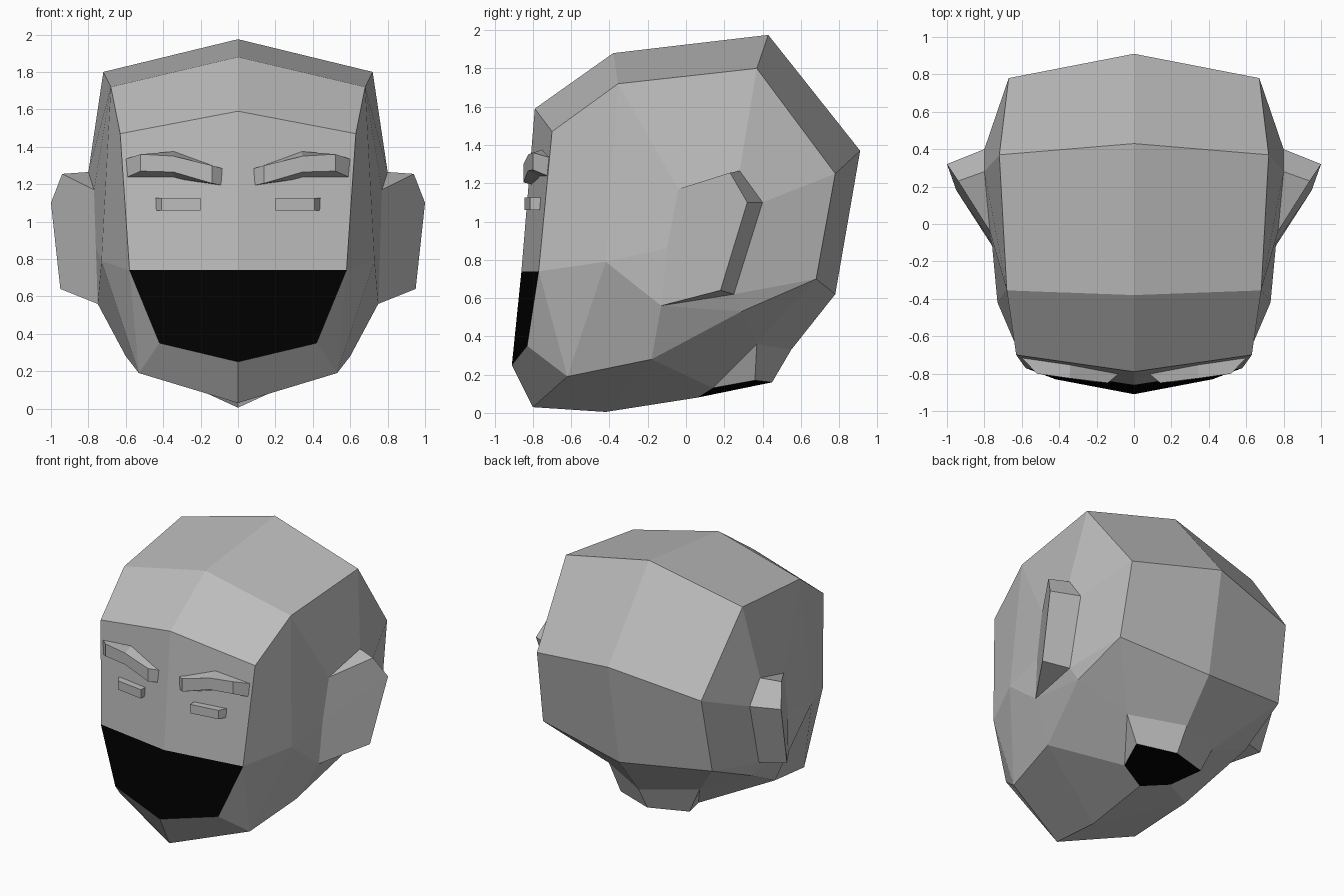
import bpy
import bmesh

cube = bpy.data.objects.get("Cube")
if cube:
    bpy.data.objects.remove(cube, do_unlink=True)


def material(name, value):
    mat = bpy.data.materials.new(name)
    mat.use_nodes = True
    colour = (value, value, value, 1)
    mat.diffuse_color = colour
    mat.node_tree.nodes["Principled BSDF"].inputs["Base Color"].default_value = colour
    return mat


grey = material("plain grey", 0.5)
black = material("black", 0.0)


def mirrored_part(name, points, faces, black_faces=()):
    """Build the left half from named points and mirror it across x."""
    bm = bmesh.new()
    verts = {key: bm.verts.new(co) for key, co in points.items()}
    for names in faces:
        face = bm.faces.new([verts[n] for n in names])
        face.material_index = int(names in black_faces)
    bmesh.ops.recalc_face_normals(bm, faces=bm.faces)
    mesh = bpy.data.meshes.new(name)
    bm.to_mesh(mesh)
    bm.free()
    mesh.materials.append(grey)
    mesh.materials.append(black)
    obj = bpy.data.objects.new(name, mesh)
    bpy.context.collection.objects.link(obj)
    mirror = obj.modifiers.new("mirror", "MIRROR")
    mirror.use_clip = True
    return obj


def bridge(a, b):
    """Quads between two equally long chains of point names."""
    return [(a[i], b[i], b[i + 1], a[i + 1]) for i in range(len(a) - 1)]


# Middle profile of the head (y, z) and its matching side profile (x, y, z)
levels = ["chin", "lip", "cheek", "brow", "temple", "crown", "back", "base", "nape", "neck"]
middle = [(-.80, .03), (-.91, .25), (-.86, .74), (-.79, 1.59), (-.38, 1.88),
          (.43, 1.975), (.91, 1.37), (.78, .62), (.55, .33), (.45, .16)]
side = [(.53, -.62, .19), (.42, -.83, .35), (.58, -.77, .74), (.63, -.70, 1.47),
        (.68, -.355, 1.72), (.72, .37, 1.80), (.67, .78, 1.25), (.69, .68, .70),
        (.37, .37, .36), (.28, .36, .17)]
head = {"mid_" + n: (0, *p) for n, p in zip(levels, middle)}
head.update(zip(levels, side))
head.update(
    mid_under=(0, -.42, .005), mid_throat=(0, .06, .08), throat=(.2, .14, .13),
    jaw=(.60, -.18, .28), jaw_back=(.73, .29, .53), cheekbone=(.73, -.42, .79))

# Points where the ear meets the head, and the outer rim of the ear
ear_root = dict(
    front_top=(.77, -.04, 1.17), front_mid=(.76, -.10, .86), front_low=(.75, -.13, .56),
    rear_top=(.80, .28, 1.265), rear_mid=(.80, .40, 1.10), rear_low=(.77, .25, .62))
ear_rim = dict(rim_top=(.94, .23, 1.255), rim_mid=(1.0, .32, 1.10), rim_low=(.95, .18, .64))
head.update(ear_root)

# Head shell: middle band, underside, then the side of the head round the ear
band = bridge(["mid_" + n for n in levels], levels)
under = bridge(["mid_chin", "mid_under", "mid_throat"], ["chin", "jaw", "throat"])
neck_hole = ("mid_neck", "neck", "throat", "mid_throat")
side_faces = [
    ("cheek", "brow", "temple", "cheekbone"),
    ("temple", "front_top", "front_mid", "cheekbone"),
    ("temple", "crown", "rear_top", "front_top"),
    ("crown", "back", "rear_mid", "rear_top"),
    ("back", "base", "rear_low", "rear_mid"),
    ("lip", "cheek", "chin"),
    ("cheek", "cheekbone", "chin"),
    ("cheekbone", "front_mid", "front_low"),
    ("cheekbone", "front_low", "jaw", "chin"),
    ("front_low", "jaw_back", "jaw"),
    ("front_low", "rear_low", "jaw_back"),
    ("rear_low", "base", "jaw_back"),
    ("jaw_back", "base", "nape"),
    ("jaw", "jaw_back", "nape", "throat"),
    ("nape", "neck", "throat"),
]
mouth = band[1]
mirrored_part("head", head, band + under + [neck_hole] + side_faces, (mouth, neck_hole))

# Ears: front and rear panels meeting at the rim, closed above and below
rim = list(ear_rim)
ear_faces = bridge(["front_top", "front_mid", "front_low"], rim)
ear_faces += bridge(rim, ["rear_top", "rear_mid", "rear_low"])
ear_faces += [("front_top", "rim_top", "rear_top"), ("front_low", "rim_low", "rear_low")]
mirrored_part("ears", {**ear_root, **ear_rim}, ear_faces)


def bar(name, sections):
    """Closed bar through four-sided sections: x, y, top and bottom, rear then front."""
    points, rings = {}, []
    for i, (rear, front) in enumerate(sections):
        ring = [f"{c}{i}" for c in "abcd"]
        (xr, yr, tr, lr), (xf, yf, tf, lf) = rear, front
        points.update(zip(ring, [(xr, yr, tr), (xf, yf, tf), (xf, yf, lf), (xr, yr, lr)]))
        rings.append(ring)
    faces = [tuple(rings[0]), tuple(rings[-1])]
    for r, s in zip(rings, rings[1:]):
        faces += bridge(r + r[:1], s + s[:1])
    mirrored_part(name, points, faces)


# Bent eyebrows
bar("eyebrows", [
    ((.07, -.79, 1.28, 1.19), (.14, -.85, 1.30, 1.205)),
    ((.34, -.75, 1.375, 1.23), (.345, -.825, 1.35, 1.265)),
    ((.60, -.715, 1.335, 1.235), (.52, -.80, 1.36, 1.27))])

# Narrow closed eyes
bar("eyes", [
    ((.20, -.78, 1.125, 1.06), (.20, -.845, 1.125, 1.06)),
    ((.45, -.74, 1.125, 1.06), (.41, -.815, 1.125, 1.06))])
